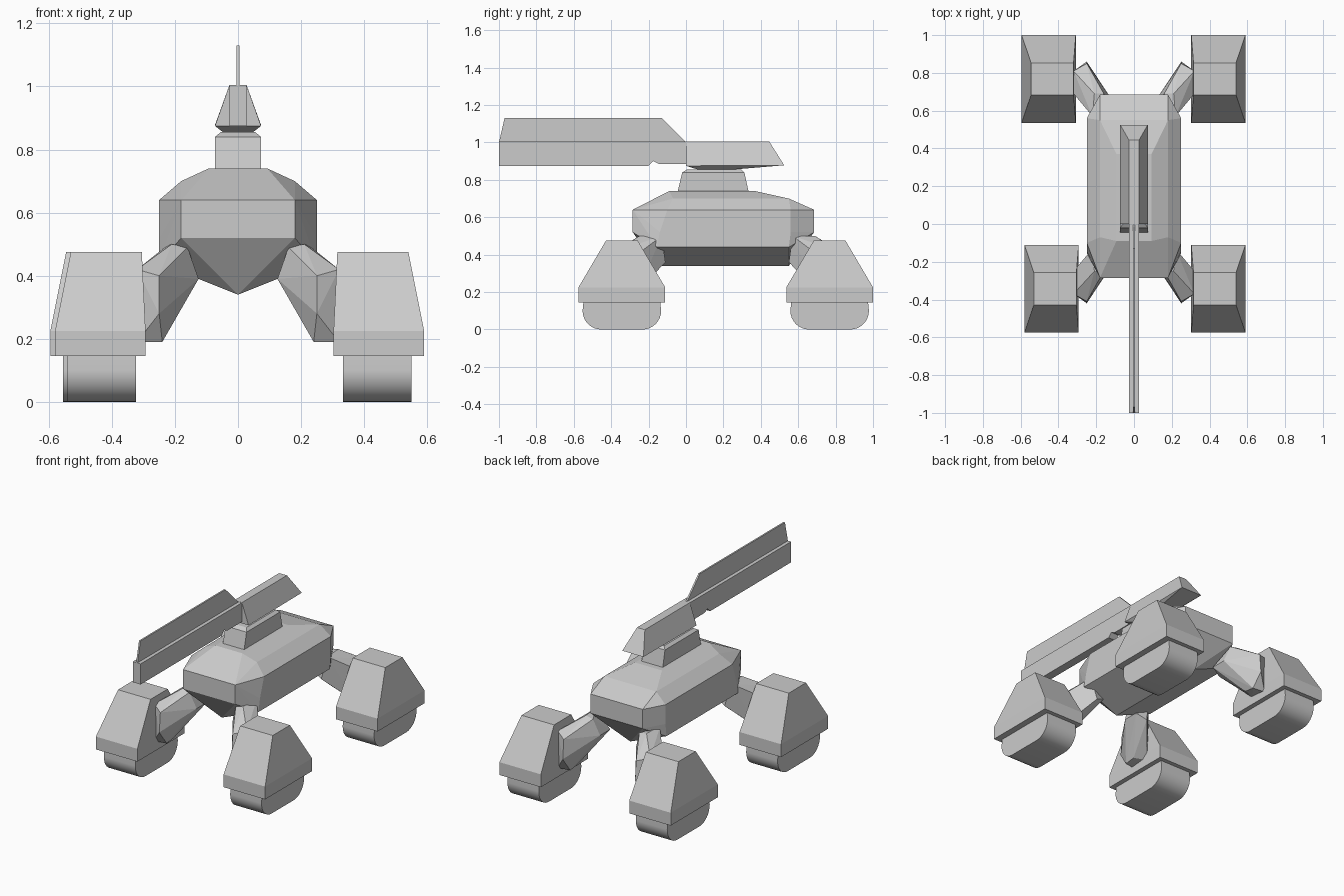
import bpy, bmesh
from math import sin, cos, pi

if "Cube" in bpy.data.objects:
    bpy.data.objects.remove(bpy.data.objects["Cube"])


def finish(name, bm):
    bmesh.ops.recalc_face_normals(bm, faces=bm.faces)
    me = bpy.data.meshes.new(name)
    bm.to_mesh(me)
    bm.free()
    ob = bpy.data.objects.new(name, me)
    bpy.context.collection.objects.link(ob)
    return ob


def hull(name, pts):
    """Convex faceted solid around a handful of corner points."""
    bm = bmesh.new()
    for p in pts:
        bm.verts.new(p)
    res = bmesh.ops.convex_hull(bm, input=bm.verts)
    loose = [v for v in bm.verts if not v.link_faces]
    bmesh.ops.delete(bm, geom=loose, context='VERTS')
    bmesh.ops.dissolve_limit(bm, angle_limit=0.01, verts=bm.verts, edges=bm.edges)
    return finish(name, bm)


def extrude_x(name, profile, x0, x1):
    """Solid from a (y, z) outline between two x positions."""
    bm = bmesh.new()
    f = bm.faces.new([bm.verts.new((x0, y, z)) for y, z in profile])
    ext = bmesh.ops.extrude_face_region(bm, geom=[f])
    vs = [g for g in ext['geom'] if isinstance(g, bmesh.types.BMVert)]
    bmesh.ops.translate(bm, verts=vs, vec=(x1 - x0, 0, 0))
    return finish(name, bm)


def both(pts):
    return [(s * x, y, z) for x, y, z in pts for s in (-1, 1)]


def rect(x0, x1, y0, y1, z):
    return [(x, y, z) for x in (x0, x1) for y in (y0, y1)]


# Main hull with chamfered corners and a keel
hull("body", both([
    (.093, -.09, .74), (.093, .37, .74), (.18, .55, .70), (.18, -.07, .70),
    (.18, -.285, .64), (.25, -.10, .64), (.25, .56, .64), (.18, .685, .64),
    (.18, -.285, .52), (.25, -.14, .52), (.25, .56, .52), (.18, .685, .52),
    (.25, -.155, .44), (.25, .55, .44), (0, -.16, .34), (0, .55, .34)]))

# Turret pedestal
hull("turret_base", rect(-.073, .073, -.045, .335, .735)
     + rect(-.073, .073, -.02, .312, .84) + rect(-.055, .055, .005, .295, .855))

# Gun breech
hull("gun_breech", both([
    (.027, 0, 1.005), (.027, .445, 1.005), (.073, 0, .875), (.073, .525, .878),
    (.045, .07, .853), (.045, .25, .855)]))

# Barrel and its thin top fin
extrude_x("gun_barrel", [(-1, .875), (-.20, .875), (-.175, .90), (-.145, .885),
                         (.02, .885), (.02, 1.004), (-1, 1.004)], -.027, .027)
extrude_x("barrel_fin", [(-1, 1.0), (0, 1.0), (-.13, 1.13), (-.97, 1.13)], -.005, .005)

# Rounded roller outline, relative to the wheel centre line
roller = [(.11 * sx + .1 * cos(a), .1 + .1 * sin(a))
          for sx, a0 in ((-1, pi), (1, 1.5 * pi))
          for a in [a0 + i * pi / 16 for i in range(9)]]
roller += [(.2, .2), (-.2, .2)]

# Right front leg corners
leg = [(.125, -.13, .39), (.125, -.23, .39), (.16, -.25, .49), (.21, -.25, .50),
       (.22, -.13, .50), (.19, -.11, .36),
       (.25, -.41, .40), (.25, -.42, .28), (.24, -.36, .19), (.24, -.29, .20),
       (.32, -.25, .41), (.32, -.37, .42), (.32, -.37, .19), (.32, -.26, .20)]

for end, yc in (("front", -.343), ("rear", .768)):
    for side, s in (("left", -1), ("right", 1)):
        # Small sideways offset of the left pods
        d = 0 if side == "right" else (.01 if end == "front" else -.005)
        tag = f"{end}_{side}"
        pod = (rect(.303, .59, yc - .232, yc + .232, .145)
               + rect(.303, .59, yc - .232, yc + .232, .225)
               + rect(.315, .54, yc - .085, yc + .085, .475))
        hull("wheel_housing_" + tag, [(s * x + d, y, z) for x, y, z in pod])
        w = extrude_x("wheel_" + tag, [(yc + y, z) for y, z in roller],
                      s * .333 + d, s * .55 + d)
        bpy.ops.object.select_all(action='DESELECT')
        w.select_set(True)
        bpy.context.view_layer.objects.active = w
        bpy.ops.object.shade_smooth_by_angle(angle=.6)
        hull("leg_" + tag, [(s * x, y if end == "front" else .44 - y, z)
                            for x, y, z in leg])
